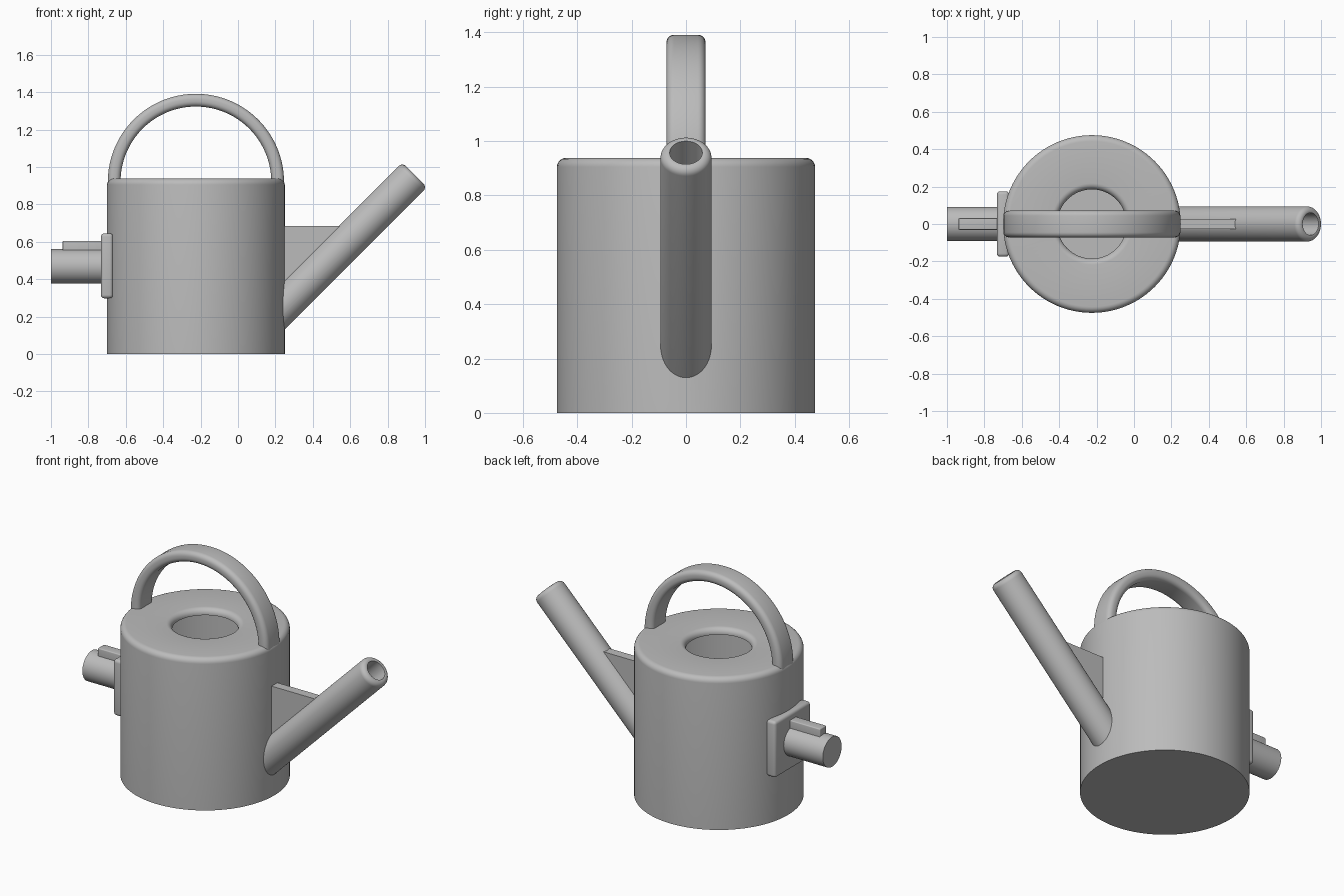
import bpy, bmesh
from math import sin, cos, pi, radians
from mathutils import Matrix, Vector

cube = bpy.data.objects.get("Cube")
if cube:
    bpy.data.objects.remove(cube, do_unlink=True)

GREY = (0.5, 0.5, 0.5, 1)
metal = bpy.data.materials.new("plain grey")
metal.use_nodes = True
metal.diffuse_color = GREY
metal.node_tree.nodes["Principled BSDF"].inputs["Base Color"].default_value = GREY

CX = -0.225          # body axis
R = 0.475            # body radius
WALL = 0.035
SIDES = 96


def activate(ob):
    bpy.ops.object.select_all(action="DESELECT")
    ob.select_set(True)
    bpy.context.view_layer.objects.active = ob


def make(name, bm, matrix=Matrix()):
    """Turn a bmesh into a grey object with consistent normals."""
    bmesh.ops.transform(bm, matrix=matrix, verts=bm.verts)
    bmesh.ops.recalc_face_normals(bm, faces=bm.faces)
    mesh = bpy.data.meshes.new(name)
    bm.to_mesh(mesh)
    bm.free()
    mesh.materials.append(metal)
    ob = bpy.data.objects.new(name, mesh)
    bpy.context.collection.objects.link(ob)
    return ob


def smooth(ob, angle=35):
    activate(ob)
    bpy.ops.object.shade_smooth_by_angle(angle=radians(angle))


def arc(cx, cz, r, start, end, n=6):
    steps = [radians(start + (end - start) * i / n) for i in range(n + 1)]
    return [(cx + r * cos(a), cz + r * sin(a)) for a in steps]


def lathe(name, profile, matrix, closed=False):
    """Spin a (radius, height) profile around z, then place it."""
    bm = bmesh.new()
    verts = [bm.verts.new((r, 0, z)) for r, z in profile]
    ends = list(zip(verts, verts[1:]))
    if closed:
        ends.append((verts[-1], verts[0]))
    edges = [bm.edges.new(e) for e in ends]
    bmesh.ops.spin(bm, geom=verts + edges, cent=(0, 0, 0), axis=(0, 0, 1),
                   angle=2 * pi, steps=SIDES, use_duplicate=False)
    bmesh.ops.remove_doubles(bm, verts=bm.verts, dist=0.0001)
    return make(name, bm, matrix)


def block(name, low, high, bevel):
    low, high = Vector(low), Vector(high)
    bm = bmesh.new()
    bmesh.ops.create_cube(bm, size=1)
    bmesh.ops.scale(bm, vec=high - low, verts=bm.verts)
    bmesh.ops.bevel(bm, geom=bm.edges[:], offset=bevel, segments=4,
                    profile=0.5, affect="EDGES")
    return make(name, bm, Matrix.Translation((low + high) / 2))


def cut(ob, cutter):
    mod = ob.modifiers.new("cut", "BOOLEAN")
    mod.operation = "DIFFERENCE"
    mod.solver = "EXACT"
    mod.object = cutter
    activate(ob)
    bpy.ops.object.modifier_apply(modifier=mod.name)
    bpy.data.objects.remove(cutter, do_unlink=True)


# Hollow body with rounded shoulder and rounded filling hole
TOP, HOLE, F = 0.938, 0.185, 0.033
profile = [(0, 0), (R, 0)]
profile += arc(R - F, TOP - F, F, 0, 90)
profile += arc(HOLE + F, TOP - F, F, 90, 180)
profile += [(HOLE, TOP - F - 0.005), (R - WALL, TOP - F - 0.005),
            (R - WALL, WALL), (0, WALL)]
at_body = Matrix.Translation((CX, 0, 0))
body = lathe("body", profile, at_body)

# Slanted spout: a tube with a rounded lip, opening into the body
OUT, BORE, LIP = 0.094, 0.06, 0.029
tilt = Matrix.Rotation(radians(45), 4, "Y")
at_spout = Matrix.Translation((0.11, 0, 0.123)) @ tilt
LENGTH = 1.181
tube = [(BORE, 0), (OUT, 0)] + arc(OUT - LIP, LENGTH - LIP, LIP, 0, 90)
tube += [(BORE, LENGTH - 0.001)]
spout = lathe("spout", tube, at_spout, closed=True)
cavity = lathe("cavity_cutter", [(0, -0.1), (R - WALL / 2, -0.1),
                                 (R - WALL / 2, 0.9), (0, 0.9)], at_body)
cut(spout, cavity)
bore = lathe("bore_cutter", [(0, 0), (BORE, 0), (BORE, 0.4), (0, 0.4)], at_spout)
cut(body, bore)
smooth(body)
smooth(spout)

# Arched handle: rounded rectangle swept along a half circle
HW, HT, HF, HR = 0.072, 0.068, 0.028, 0.471
section = []
for k, (sx, sy) in enumerate([(1, 1), (-1, 1), (-1, -1), (1, -1)]):
    section += arc(sx * (HT / 2 - HF), sy * (HW - HF), HF, 90 * k, 90 * k + 90, 5)
path = [(HR - HT / 2, 0, -0.02)]
path += [((HR - HT / 2) * cos(a), a, (HR - HT / 2) * sin(a))
         for a in (pi * i / 64 for i in range(65))]
path += [(HT / 2 - HR, pi, -0.02)]
bm = bmesh.new()
rings = [[bm.verts.new((x + u * cos(a), v, z + u * sin(a))) for u, v in section]
         for x, a, z in path]
for a, b in zip(rings, rings[1:]):
    for i in range(len(a)):
        j = (i + 1) % len(a)
        bm.faces.new((a[i], a[j], b[j], b[i]))
bm.faces.new(rings[0])
bm.faces.new(rings[-1])
smooth(make("handle", bm, Matrix.Translation((CX, 0, 0.92))))

# Web between body and spout
bm = bmesh.new()
web = [bm.verts.new((x, -0.028, z))
       for x, z in ((0.23, 0.685), (0.565, 0.685), (0.23, 0.35))]
face = bm.faces.new(web)
moved = bmesh.ops.extrude_face_region(bm, geom=[face])["geom"]
bmesh.ops.translate(bm, vec=(0, 0.056, 0),
                    verts=[v for v in moved if isinstance(v, bmesh.types.BMVert)])
smooth(make("spout_web", bm))

# Mounting plate, outlet stub and key on the side opposite the spout
smooth(block("mounting_plate", (-0.733, -0.175, 0.298), (-0.668, 0.175, 0.645), 0.018))
at_stub = Matrix.Translation((-1, 0, 0.469)) @ Matrix.Rotation(pi / 2, 4, "Y")
smooth(lathe("outlet_stub", [(0, 0), (0.092, 0), (0.092, 0.29), (0, 0.29)], at_stub))
smooth(block("stub_key", (-0.938, -0.031, 0.53), (-0.71, 0.031, 0.604), 0.006))
